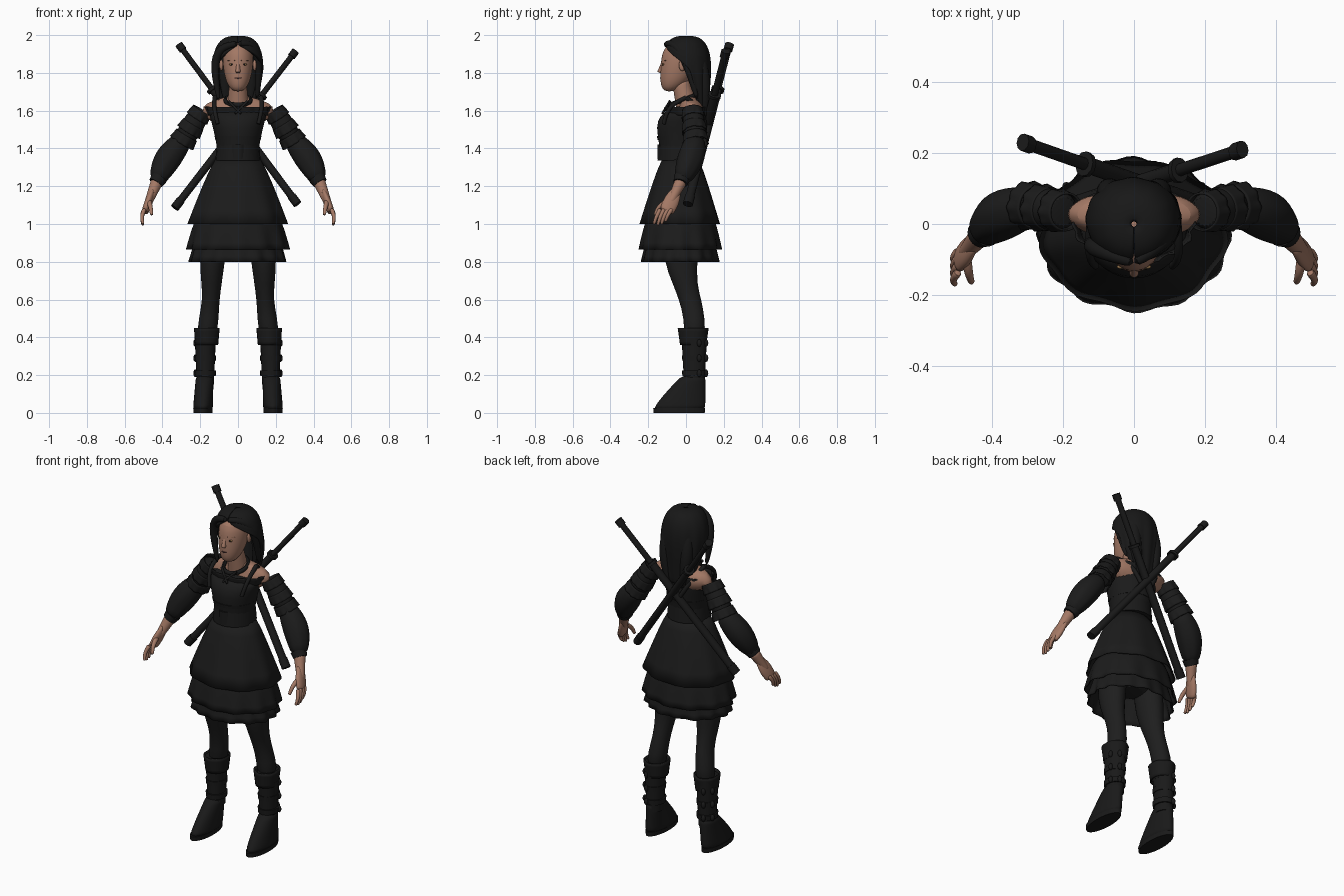
import bpy, bmesh
from math import sin, cos, pi, radians
from mathutils import Vector, Matrix

default_cube = bpy.data.objects.get("Cube")
if default_cube:
    bpy.data.objects.remove(default_cube)
made = []


def material(name, *rgb):
    mat = bpy.data.materials.new(name)
    mat.use_nodes = True
    mat.diffuse_color = (*rgb, 1)
    mat.node_tree.nodes["Principled BSDF"].inputs["Base Color"].default_value = (*rgb, 1)
    return mat


CLOTH = material("black cloth", .011, .011, .011)
HAIR = material("dark hair", .009, .009, .009)
LEATHER = material("black leather", .01, .01, .01)
TIGHTS = material("charcoal tights", .013, .013, .013)
SKIN = material("skin", .37, .19, .13)
BROW = material("brown brow", .16, .08, .05)
LIPS = material("dark lips", .07, .03, .03)
EYE = material("amber eye", .3, .17, .07)


def finish(name, bm, mat, sub=0, mirror=False, thick=0):
    bmesh.ops.recalc_face_normals(bm, faces=bm.faces)
    mesh = bpy.data.meshes.new(name)
    bm.to_mesh(mesh)
    bm.free()
    mesh.materials.append(mat)
    ob = bpy.data.objects.new(name, mesh)
    bpy.context.collection.objects.link(ob)
    if thick:
        shell = ob.modifiers.new("thickness", 'SOLIDIFY')
        shell.thickness, shell.offset = thick, 0
    if sub:
        smooth = ob.modifiers.new("smooth", 'SUBSURF')
        smooth.levels = smooth.render_levels = sub
    if mirror:
        ob.modifiers.new("mirror", 'MIRROR')
    made.append(ob)


def bridge(name, rings, mat, sides=20, cap=True, wave=0, folds=1, gaps=None, **options):
    """Join rings given as centre, side vector, depth vector; gaps leave the front open."""
    bm, rows = bmesh.new(), []
    for i, (centre, side, depth) in enumerate(rings):
        grow = wave * i / (len(rings) - 1)
        start, end = gaps[i] if gaps else (0, 0)
        row = []
        for k in range(sides):
            share = k / (sides - 1) if gaps else k / sides
            a = start + (2 * pi - start - end) * share
            ripple = 1 + grow * (cos(folds * a) + sin(folds // 2 * a) / 2)
            row.append(bm.verts.new(centre + ripple * (side * sin(a) - depth * cos(a))))
        rows.append(row)
    for low, high in zip(rows, rows[1:]):
        for k in range(sides - 1 if gaps else sides):
            j = (k + 1) % sides
            bm.faces.new((low[k], low[j], high[j], high[k]))
    if cap and not gaps:
        bm.faces.new(rows[0])
        bm.faces.new(rows[-1])
    finish(name, bm, mat, **options)


def level(x, y, z, width, depth):
    return Vector((x, y, z)), Vector((width, 0, 0)), Vector((0, depth, 0))


def stack(name, rows, mat, **options):
    """Level ellipses listed as height, half width, half depth, y, and x if off centre."""
    bridge(name, [level(*(x or [0]), y, z, w, d) for z, w, d, y, *x in rows], mat, **options)


def flare(name, bottom, top, mat, x=0, y=-.03, deep=1, curve=1, steps=6, **options):
    """Level band between (height, half width) pairs."""
    rings = []
    for i in range(steps):
        t = i / (steps - 1)
        w = bottom[1] + (top[1] - bottom[1]) * t ** curve
        rings.append(level(x, y, bottom[0] + (top[0] - bottom[0]) * t, w, w * deep))
    bridge(name, rings, mat, **options)


def limb(name, start, end, r_start, r_end, mat, bulge=0, bow=(0, 0, 0), flat=1, steps=7, **options):
    """Round sweep from start to end, bowed and swollen in the middle."""
    a, b, bow = Vector(start), Vector(end), Vector(bow)

    def along(t):
        return a.lerp(b, t) + bow * sin(pi * t)

    rings = []
    for i in range(steps):
        t = i / (steps - 1)
        way = (along(t + .01) - along(t - .01)).normalized()
        side = way.cross(Vector((1, 0, 0))).normalized()
        r = r_start + (r_end - r_start) * t + bulge * sin(pi * t)
        rings.append((along(t), side * r, way.cross(side) * r * flat))
    bridge(name, rings, mat, **options)


def ball(name, at, size, mat, **options):
    bm = bmesh.new()
    bmesh.ops.create_uvsphere(bm, u_segments=14, v_segments=10, radius=1,
                              matrix=Matrix.LocRotScale(Vector(at), None, Vector(size)))
    finish(name, bm, mat, **options)


# Head and face
stack("head", [(1.7, .03, .03, -.09), (1.75, .066, .08, -.06), (1.85, .084, .1, -.035),
               (1.93, .08, .1, -.025), (1.97, .03, .04, -.02)], SKIN, sub=2)
limb("nose", (0, -.12, 1.86), (0, -.14, 1.8), .008, .014, SKIN, sub=1)
ball("eyes", (.034, -.12, 1.845), (.014, .007, .006), EYE, mirror=True)
ball("pupils", (.034, -.126, 1.845), (.004, .002, .005), HAIR, mirror=True)
limb("eyebrows", (.016, -.127, 1.866), (.056, -.107, 1.866), .003, .002, BROW, mirror=True)
ball("lips", (0, -.128, 1.773), (.022, .01, .006), LIPS)
ball("ears", (.088, -.02, 1.84), (.01, .018, .03), SKIN, mirror=True)

# Neck and bare shoulders
limb("neck", (0, .01, 1.6), (0, -.03, 1.76), .06, .045, SKIN, sub=1)
stack("shoulders", [(1.52, .15, .08, .01), (1.6, .2, .075, .03), (1.64, .18, .06, .03),
                    (1.68, .05, .04, .01)], SKIN, sub=1)

# Hair shell: a dome that opens around the face and tapers down the back
dome, openings = [], []
for i in range(16):
    t = .0005 + .97 * i / 15
    width = .126 * sin(pi * t) ** .5
    dome.append(level(0, .09 * t ** 3, 1.99 - .44 * t ** 1.5, width, width * (1 - t * t / 2)))
    opening = min(1, max(0, 3.5 * (t - .25))) ** .7
    openings.append((radians(95) * opening, radians(70) * opening))
bridge("hair_shell", dome, HAIR, sides=44, gaps=openings, wave=.035, folds=12, thick=.02, sub=1)
parting = (0, -.11, 1.955)
limb("right_fringe", parting, (-.1, -.05, 1.65), .014, .01, HAIR, bulge=.012, bow=(-.065, .015, .085), sub=1)
limb("left_fringe", parting, (.1, .06, 1.66), .014, .012, HAIR, bulge=.01, bow=(.05, 0, .1), sub=1)
limb("back_locks", (.06, .07, 1.9), (.04, .1, 1.55), .03, .01, HAIR, bulge=.015, bow=(.02, .01, 0),
     sub=1, mirror=True)

# Bodice, neckline frill, seam and belt
stack("bodice", [(1.33, .115, .11, -.03), (1.4, .107, .107, -.03), (1.52, .136, .132, -.03),
                 (1.57, .15, .118, -.02), (1.61, .16, .1, 0)], CLOTH, sides=28, sub=1)
flare("neckline_frill", (1.575, .155), (1.62, .168), CLOTH, y=0, deep=.65, sides=60, cap=False,
      wave=.035, folds=16, thick=.006)
flare("bust_seam", (1.445, .12), (1.465, .124), CLOTH)
flare("belt", (1.335, .12), (1.43, .112), LEATHER)
flare("belt_buckle", (1.345, .03), (1.42, .03), LEATHER, y=-.14, deep=.4, sides=8)

# Skirt in three flared tiers over the hips
tiers = {"upper": ((1.35, .112), (1, .26), .85), "middle": ((1.04, .21), (.865, .265), .7),
         "lower": ((.95, .21), (.8, .25), .9)}
for i, (tier, (waist, hem, curve)) in enumerate(tiers.items()):
    flare("skirt_" + tier, waist, hem, CLOTH, deep=.8, curve=curve, sides=80, cap=False,
          wave=.025 + .005 * i, folds=9 + 3 * i, thick=.006)
limb("hips", (0, -.03, 1.25), (0, -.03, .87), .11, .08, TIGHTS, bulge=.05, sub=1)

# Legs
stack("legs", [(1, .08, .1, -.03, .12), (.8, .067, .09, -.03, .137), (.68, .054, .064, -.005, .14),
               (.6, .045, .06, .022, .143), (.5, .053, .055, .045, .155), (.4, .055, .06, .045, .166)],
      TIGHTS, sub=1, mirror=True)

# Boots: the foot narrows from toe to ankle by rule
foot = []
for i in range(7):
    t = i / 6
    toe, heel = -.18 + .16 * t ** 1.2, .104
    foot.append(level(.186 - .01 * t, (toe + heel) / 2, .01 + .19 * t, .054 - .007 * t, (heel - toe) / 2))
bridge("feet", foot, LEATHER, sub=1, mirror=True)
flare("soles", (0, .05), (.025, .051), LEATHER, x=.186, y=-.036, deep=2.7, sides=32, mirror=True)
flare("boot_shafts", (.15, .045), (.44, .058), LEATHER, x=.173, y=.044, deep=1.2, mirror=True)
flare("boot_cuffs", (.36, .057), (.45, .066), LEATHER, x=.166, y=.038, deep=1.15, cap=False,
      wave=.03, folds=6, thick=.008, mirror=True)
for z in (.37, .29, .21):
    flare("boot_strap", (z - .015, .055), (z + .015, .057), LEATHER, x=.173, y=.044, deep=1.15, mirror=True)
    for x, y in ((.19, .106), (.225, .07)):
        ball("boot_buckle", (x, y, z), (.012, .012, .02), LEATHER, mirror=True)

# Sleeves with frills at shoulder, arm and elbow
shoulder, elbow, wrist = Vector((.195, .035, 1.595)), Vector((.285, .05, 1.45)), Vector((.427, -.025, 1.23))
limb("upper_sleeves", shoulder, elbow, .05, .054, CLOTH, bulge=.008, sub=1, mirror=True)
for name, t, r in (("shoulder_frill", .1, .058), ("arm_frill", .6, .064), ("elbow_frill", 1, .066)):
    limb(name, shoulder.lerp(elbow, t - .15), shoulder.lerp(elbow, t + .15), r - .006, r, CLOTH, sides=40,
         cap=False, wave=.05, folds=10, thick=.006, mirror=True)
limb("lower_sleeves", elbow, wrist, .05, .042, CLOTH, bulge=.025, bow=(.015, .012, .005),
     sides=28, wave=.03, folds=7, sub=1, mirror=True)
limb("cuffs", elbow.lerp(wrist, .93), elbow.lerp(wrist, 1.06), .045, .038, CLOTH, mirror=True)

# Hands
hand, knuckles = Vector((.462, -.065, 1.15)), Vector((.494, -.105, 1.06))
limb("forearms", wrist, hand.lerp(knuckles, .5), .034, .02, SKIN, sub=1, mirror=True)
limb("palms", wrist.lerp(hand, .6), knuckles, .024, .036, SKIN, bulge=.012, flat=.5, sub=1, mirror=True)
for i in range(4):
    root = knuckles + Vector((0, .02 * i - .03, .02))
    length = .068 + .02 * sin(pi * (i + 1) / 4)
    limb(f"finger_{i + 1}", root, root + Vector((.008, -.035, -length)), .013, .008, SKIN,
         bow=(.01, -.004, 0), sides=10, sub=1, mirror=True)
limb("thumbs", (.472, -.095, 1.12), (.456, -.165, 1.045), .016, .009, SKIN, bow=(0, -.01, .01),
     sides=10, sub=1, mirror=True)

# Necklace and shoulder harness
collar, turns = [], 24
for k in range(turns + 1):
    a = 2 * pi * k / turns
    out = Vector((sin(a), -cos(a), 0))
    collar.append((Vector((0, -.02, 1.655 - .025 * cos(a))) + out * .067, out * .011, Vector((0, 0, .013))))
bridge("choker", collar, LEATHER, sides=8, cap=False)
limb("necklace_cords", (.05, -.085, 1.65), (-.015, -.125, 1.585), .007, .006, LEATHER, mirror=True)
chest, strap_top, spine = (.108, -.118, 1.53), (.122, 0, 1.67), (.03, .1, 1.5)
limb("front_harness", chest, strap_top, .01, .012, LEATHER, bow=(.01, -.025, .015), mirror=True)
limb("back_harness", strap_top, spine, .012, .012, LEATHER, bow=(.01, .03, .01), mirror=True)

# Crossed swords in scabbards, each part set along the blade by share of length
sword_parts = {"pommel": (0, .035, .025), "grip": (.03, .28, .018), "guard": (.275, .29, .036),
               "scabbard": (.29, .97, .024), "scabbard_tip": (.95, 1, .028)}
swords = {"right": ((-.313, .23, 1.95), (.315, .01, 1.105)),
          "left": ((.305, .21, 1.915), (-.335, 0, 1.085))}
for side, (top, tip) in swords.items():
    for part, (first, last, radius) in sword_parts.items():
        limb(f"{side}_{part}", Vector(top).lerp(Vector(tip), first), Vector(top).lerp(Vector(tip), last),
             radius, radius, LEATHER, flat=.85, sides=10)

# Smooth shading with sharp edges kept
for ob in bpy.context.selected_objects:
    ob.select_set(False)
for ob in made:
    ob.select_set(True)
bpy.context.view_layer.objects.active = made[0]
bpy.ops.object.shade_smooth_by_angle(angle=radians(45))
